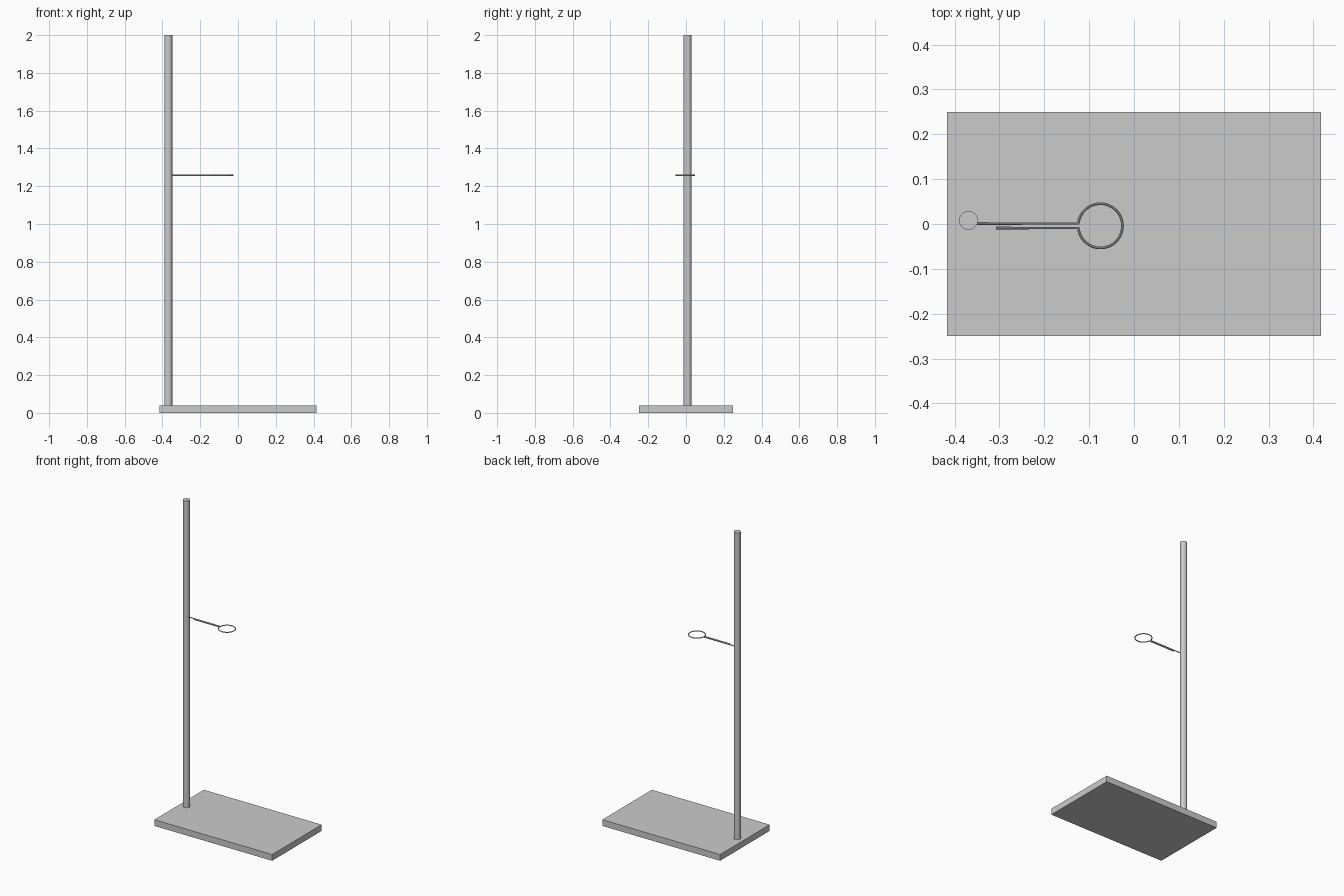
import bpy
import math

if "Cube" in bpy.data.objects:
    bpy.data.objects.remove(bpy.data.objects["Cube"])

BASE_H = 0.04
WIRE = 0.003            # wire radius
CX, CY, R = -0.075, -0.004, 0.0493   # ring centre and centreline radius
GAP = 0.005             # half distance between the two arms
Z = 1.258

# Base plate
bpy.ops.mesh.primitive_cube_add(size=1, location=(0, 0, BASE_H / 2))
base = bpy.context.object
base.name = "base_plate"
base.scale = (0.833, 0.5, BASE_H)

# Upright rod
bpy.ops.mesh.primitive_cylinder_add(vertices=48, radius=0.021, depth=2 - BASE_H,
                                    location=(-0.369, 0.008, 1 + BASE_H / 2))
rod = bpy.context.object
rod.name = "upright_rod"
bpy.ops.object.shade_smooth_by_angle()


def clamp_half(name, start_x, side):
    """Wire with a straight arm and half of the ring; side is +1 or -1 in y."""
    a0 = math.pi - math.asin(GAP / R)
    pts = [(start_x, CY + side * GAP)]
    for i in range(33):
        a = a0 * (1 - i / 32)
        pts.append((CX + R * math.cos(a), CY + side * R * math.sin(a)))
    curve = bpy.data.curves.new(name, 'CURVE')
    curve.dimensions = '3D'
    curve.bevel_depth = WIRE
    curve.bevel_resolution = 3
    curve.use_fill_caps = True
    spline = curve.splines.new('POLY')
    spline.points.add(len(pts) - 1)
    for p, (x, y) in zip(spline.points, pts):
        p.co = (x, y, Z, 1)
    ob = bpy.data.objects.new(name, curve)
    bpy.context.collection.objects.link(ob)
    # Turn the wire into a mesh
    bpy.ops.object.select_all(action='DESELECT')
    ob.select_set(True)
    bpy.context.view_layer.objects.active = ob
    bpy.ops.object.convert(target='MESH')
    bpy.ops.object.shade_smooth_by_angle()


# Ring clamp: long arm fixed to the rod, short free arm
clamp_half("clamp_long_arm", -0.355, 1)
clamp_half("clamp_short_arm", -0.308, -1)
